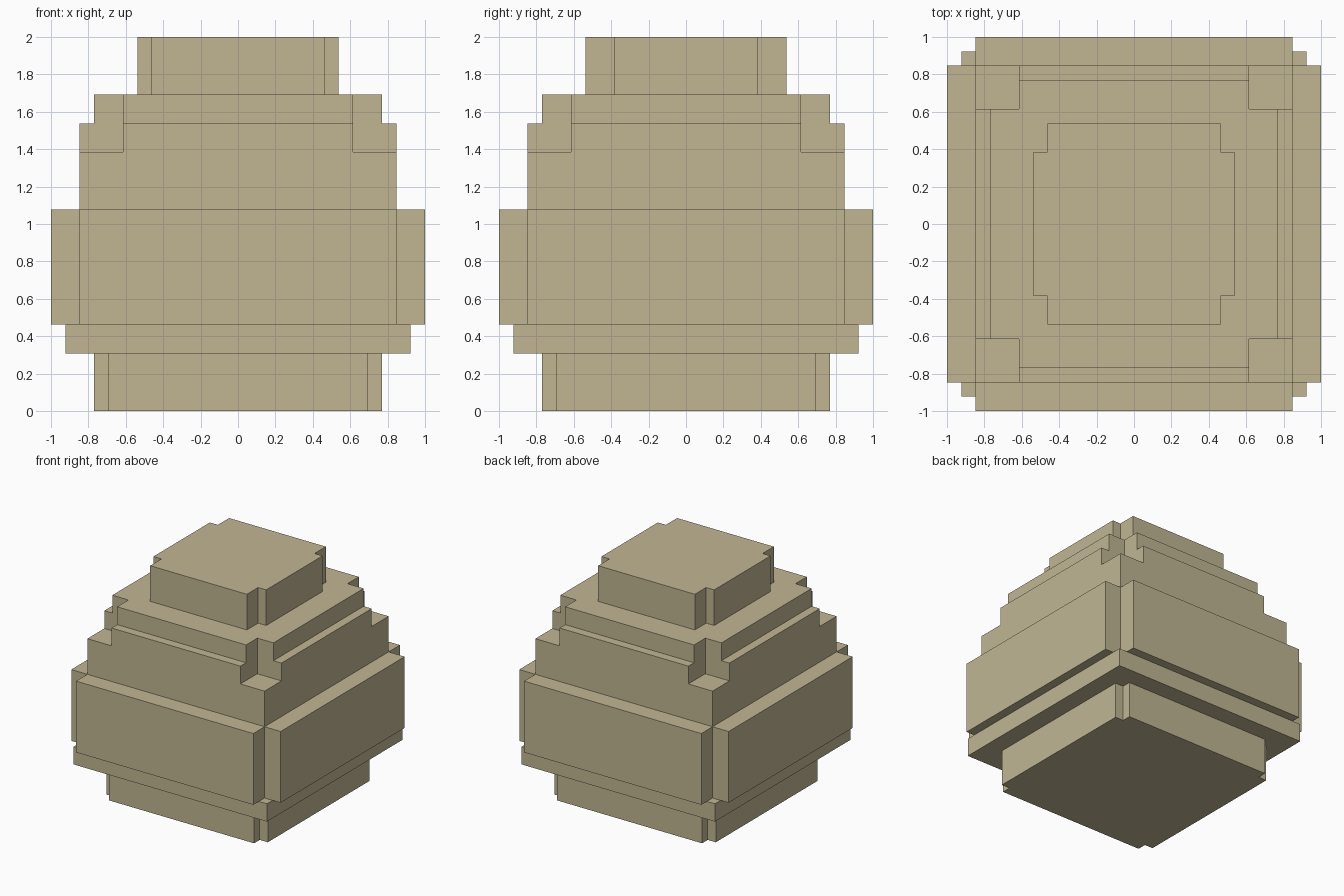
import bpy
import bmesh

if "Cube" in bpy.data.objects:
    bpy.data.objects.remove(bpy.data.objects["Cube"])

U = 1 / 13  # block grid unit

mat = bpy.data.materials.new("sandy_beige")
mat.diffuse_color = (0.533, 0.468, 0.292, 1.0)
mat.use_nodes = True
mat.node_tree.nodes["Principled BSDF"].inputs["Base Color"].default_value = mat.diffuse_color


def tier(name, z0, z1, half, notch_x, notch_y):
    """Square block with its four corners cut back to (notch_x, notch_y)."""
    quarter = [(half, notch_y), (notch_x, notch_y), (notch_x, half)]
    if notch_x == half:
        quarter = [(half, half)]
    rev = quarter[::-1]
    outline = (quarter + [(-x, y) for x, y in rev]
               + [(-x, -y) for x, y in quarter] + [(x, -y) for x, y in rev])
    bm = bmesh.new()
    face = bm.faces.new([bm.verts.new((x * U, y * U, z0 * U)) for x, y in outline])
    top = bmesh.ops.extrude_face_region(bm, geom=[face], use_keep_orig=True)
    verts = [v for v in top["geom"] if isinstance(v, bmesh.types.BMVert)]
    bmesh.ops.translate(bm, verts=verts, vec=(0, 0, (z1 - z0) * U))
    bmesh.ops.recalc_face_normals(bm, faces=bm.faces)
    mesh = bpy.data.meshes.new(name)
    bm.to_mesh(mesh)
    bm.free()
    mesh.materials.append(mat)
    bpy.context.collection.objects.link(bpy.data.objects.new(name, mesh))


# Stacked tiers from bottom to top, in grid units
tier("base", 0, 4, 10, 9, 9)
tier("lower_ledge", 4, 6, 12, 12, 12)
tier("wide_belly", 6, 14, 13, 11, 11)
tier("upper_body", 14, 18, 11, 11, 11)
tier("notched_shoulder", 18, 20, 11, 8, 8)
tier("upper_shoulder", 20, 22, 10, 8, 8)
tier("top_cap", 22, 26, 7, 6, 5)
